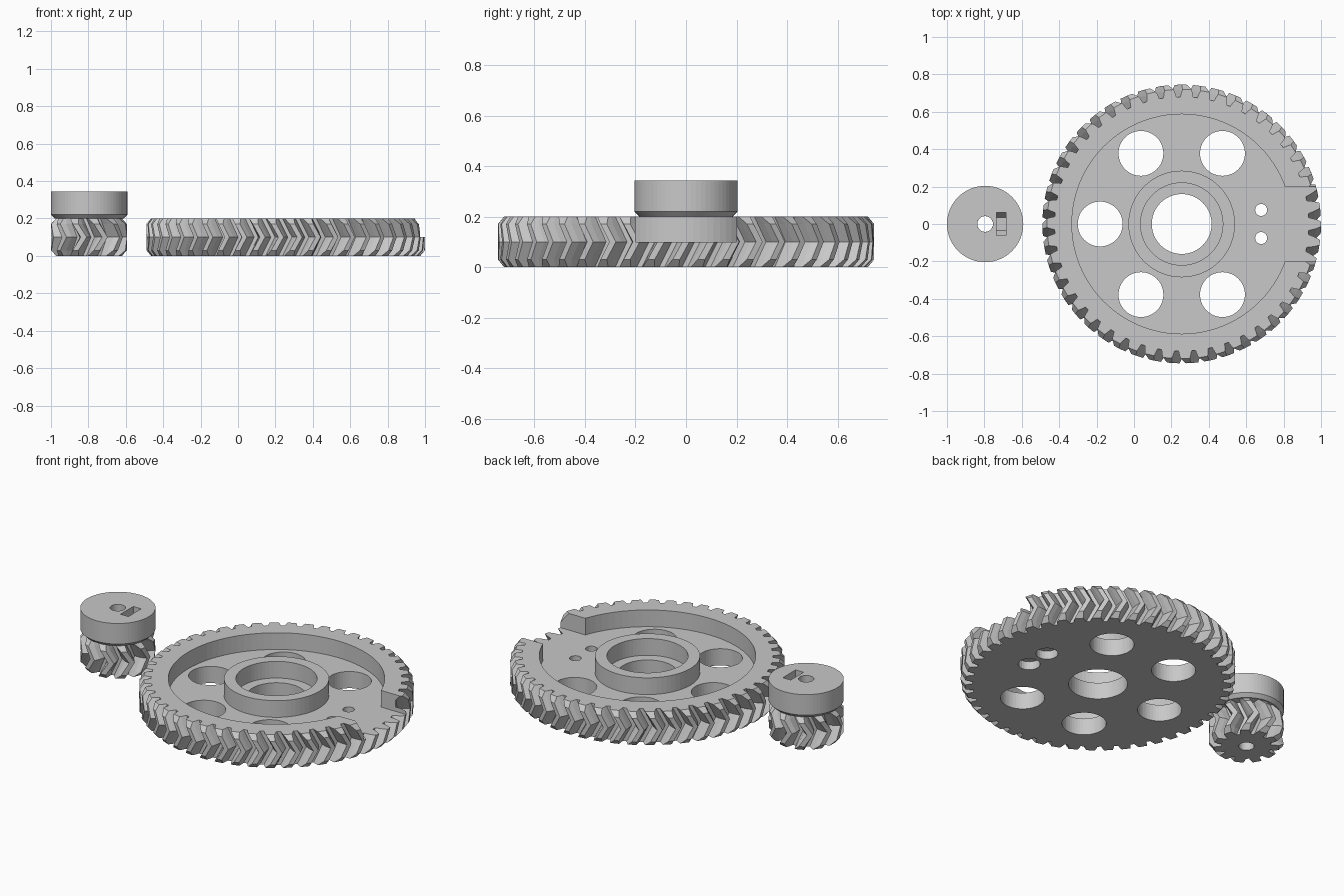
import bpy, bmesh
from math import pi, sin, cos, radians
from mathutils import Matrix

if "Cube" in bpy.data.objects:
    bpy.data.objects.remove(bpy.data.objects["Cube"], do_unlink=True)

GREY = (0.58, 0.58, 0.58, 1)
grey = bpy.data.materials.new("plain grey")
grey.use_nodes = True
grey.diffuse_color = GREY
grey.node_tree.nodes["Principled BSDF"].inputs["Base Color"].default_value = GREY


def finish(bm, name):
    bmesh.ops.recalc_face_normals(bm, faces=bm.faces)
    mesh = bpy.data.meshes.new(name)
    bm.to_mesh(mesh)
    bm.free()
    mesh.materials.append(grey)
    ob = bpy.data.objects.new(name, mesh)
    bpy.context.collection.objects.link(ob)
    return ob


def cylinder(name, x, y, z0, z1, r, r_top=None, sides=64, turn=None):
    bm = bmesh.new()
    top = r if r_top is None else r_top
    bmesh.ops.create_cone(bm, cap_ends=True, segments=sides, radius1=r, radius2=top, depth=z1 - z0)
    if turn:
        bm.transform(turn)
    bm.transform(Matrix.Translation((x, y, (z0 + z1) / 2)))
    return finish(bm, name)


def box(name, x0, x1, y0, y1, z0, z1):
    bm = bmesh.new()
    bmesh.ops.create_cube(bm, size=1)
    bm.transform(Matrix.Translation(((x0 + x1) / 2, (y0 + y1) / 2, (z0 + z1) / 2))
                 @ Matrix.Diagonal((x1 - x0, y1 - y0, z1 - z0, 1)))
    return finish(bm, name)


def lathe(name, x, profile, sides=64):
    """Closed profile of (radius, height) turned about a vertical axis."""
    bm = bmesh.new()
    rings = [[bm.verts.new((x + r * cos(2 * pi * i / sides), r * sin(2 * pi * i / sides), z))
              for i in range(sides)] for r, z in profile]
    for a, b in zip(rings, rings[1:] + rings[:1]):
        for i in range(sides):
            j = (i + 1) % sides
            bm.faces.new((a[i], a[j], b[j], b[i]))
    return finish(bm, name)


def herringbone(name, x, teeth, root, tip, chamfer, height=0.2):
    """Toothed blank: both halves twist back from the middle, rims chamfered."""
    bm = bmesh.new()
    pitch = 2 * pi / teeth
    twist = radians(200) / teeth
    half = height / 2
    rings = []
    for z in (0, 0.03, half, height - 0.03, height):
        cap = tip - chamfer if z in (0, height) else tip
        turn = -twist * abs(z - half) / half
        ring = []
        for t in range(teeth):
            mid = root + 0.55 * (cap - root)
            spots = []
            for r in (root, mid, cap):
                f = (r - root) / (tip - root)
                spots.append((r, pitch * (0.38 - 0.16 * f - 0.08 * f * f)))
            flanks = [(r, -w) for r, w in spots] + [(r, w) for r, w in reversed(spots)]
            for r, w in flanks:
                a = t * pitch + w + turn
                ring.append(bm.verts.new((x + r * cos(a), r * sin(a), z)))
        rings.append(ring)
    n = len(rings[0])
    for a, b in zip(rings, rings[1:]):
        for i in range(n):
            j = (i + 1) % n
            bm.faces.new((a[i], a[j], b[j], b[i]))
    bm.faces.new(rings[0][::-1])
    bm.faces.new(rings[-1])
    return finish(bm, name)


def cut(target, *cutters):
    bpy.context.view_layer.objects.active = target
    for c in cutters:
        c.hide_render = True
        mod = target.modifiers.new("cut", "BOOLEAN")
        mod.operation = "DIFFERENCE"
        mod.solver = "EXACT"
        mod.object = c
        bpy.ops.object.modifier_apply(modifier=mod.name)
        bpy.data.objects.remove(c, do_unlink=True)


# Large gear: toothed rim, sunken web and a notch through the upper half of the rim
GX = 0.255
FLOOR = 0.1
gear = herringbone("large_gear", GX, 47, 0.68, 0.745, 0.025)
cut(gear,
    cylinder("recess_cutter", GX, 0, FLOOR, 0.3, 0.587, sides=96),
    box("notch_cutter", GX + 0.4, 1.2, -0.2, 0.2, FLOOR, 0.3),
    cylinder("bore_cutter", GX, 0, -0.1, 0.3, 0.16))

# Lightening holes
for k in range(1, 6):
    a = k * pi / 3
    cut(gear, cylinder("hole_cutter", GX + 0.436 * cos(a), 0.436 * sin(a), -0.1, 0.3, 0.12, sides=48))

# Pair of small counterbored holes
for s in (-1, 1):
    cut(gear,
        cylinder("pin_cutter", 0.68, s * 0.075, -0.1, 0.3, 0.032, sides=24),
        cylinder("counterbore_cutter", 0.68, s * 0.075, -0.1, 0.05, 0.06, sides=24))

# Bearing hub standing on the web
lathe("bearing_hub", GX, [(0.22, FLOOR), (0.285, FLOOR), (0.285, 0.2), (0.22, 0.2)])

# Small gear with its shaft bore
PX = -0.796
pinion = herringbone("small_gear", PX, 11, 0.135, 0.204, 0.026)
cut(pinion, cylinder("shaft_cutter", PX, 0, -0.1, 0.5, 0.042, sides=32))

# Clamping collar with a bevelled underside
collar = lathe("collar", PX, [(0.042, 0.2), (0.184, 0.2), (0.204, 0.22), (0.204, 0.343), (0.042, 0.343)])

# Nut pocket and set screw hole in the collar
SZ = 0.285
side = Matrix.Rotation(pi / 2, 4, "Y")
nut_x = -0.71
nut = cylinder("nut_cutter", nut_x, 0, SZ - 0.026, SZ + 0.026, 0.07, sides=6, turn=side)
slot = box("slot_cutter", nut_x - 0.026, nut_x + 0.026, -0.0606, 0.0606, SZ, 0.45)
half = 0.11
screw = cylinder("screw_cutter", PX + 0.02 + half, 0, SZ - half, SZ + half, 0.035, sides=32, turn=side)
cut(collar, nut, slot, screw)
